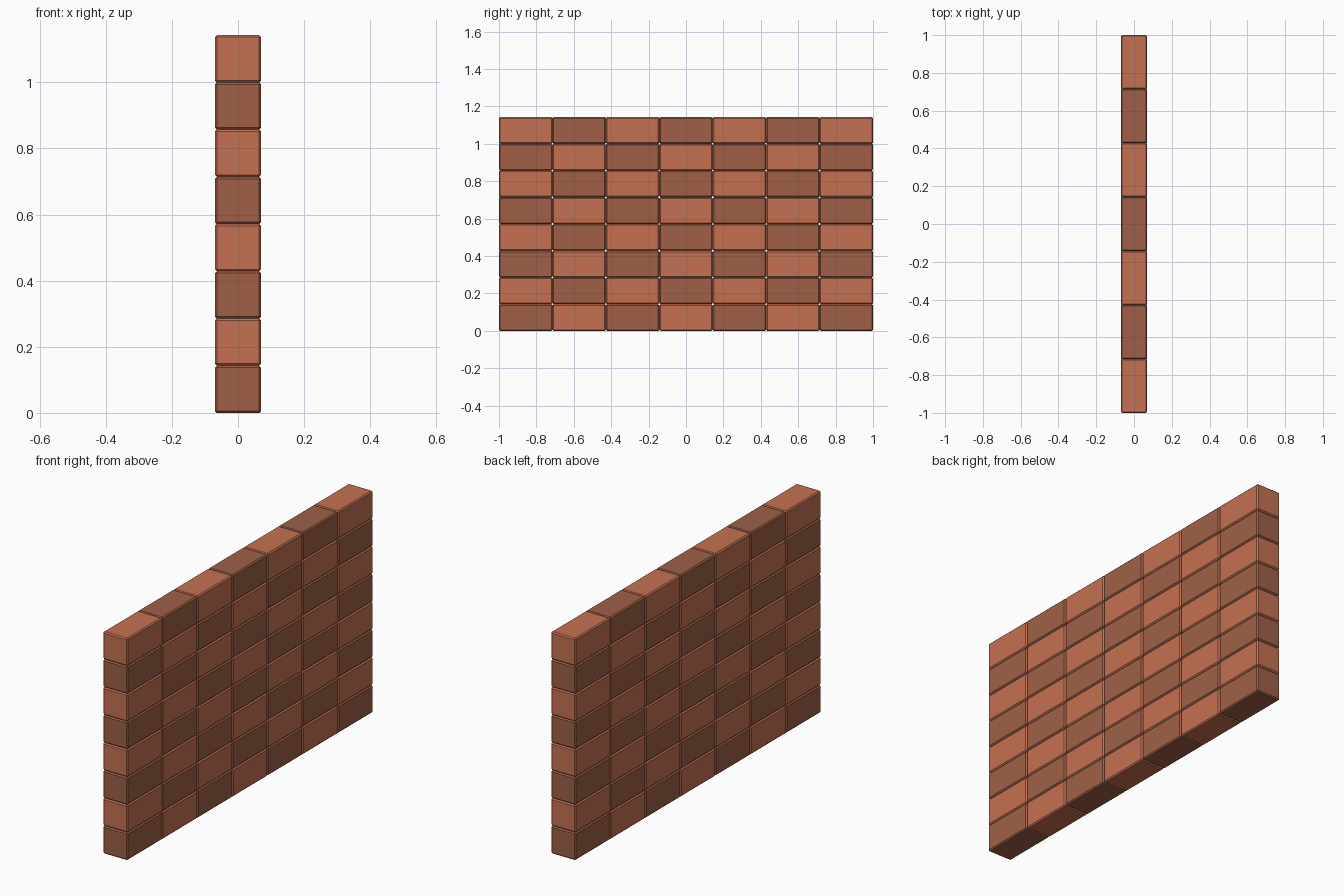
import bpy, bmesh
from mathutils import Vector, Matrix

if "Cube" in bpy.data.objects:
    bpy.data.objects.remove(bpy.data.objects["Cube"])

COLS, ROWS = 7, 8
UNIT = 1 / 7            # brick height and depth; length is two units
BEVEL = 0.006


def material(name, color):
    m = bpy.data.materials.new(name)
    m.diffuse_color = (*color, 1)
    m.use_nodes = True
    m.node_tree.nodes["Principled BSDF"].inputs["Base Color"].default_value = m.diffuse_color
    return m


light = material("light_brick", (0.56, 0.165, 0.085))
dark = material("dark_brick", (0.35, 0.118, 0.063))


def brick(row, col):
    bm = bmesh.new()
    bmesh.ops.create_cube(bm, size=1)
    bmesh.ops.scale(bm, vec=Vector((UNIT * 0.98, UNIT * 2, UNIT)), verts=bm.verts)
    # worn edges that form the joints between bricks
    bmesh.ops.bevel(bm, geom=bm.edges[:], offset=BEVEL, segments=1,
                    affect='EDGES', profile=0.5)
    # odd courses start with a brick cut into two halves
    if col == 0 and row % 2:
        cut = bmesh.ops.bisect_plane(bm, geom=bm.verts[:] + bm.edges[:] + bm.faces[:],
                                     plane_co=(0, 0, 0), plane_no=(0, 1, 0))
        seam = [e for e in cut["geom_cut"] if isinstance(e, bmesh.types.BMEdge)]
        bmesh.ops.split_edges(bm, edges=seam)
    y = -1 + (col + 0.5) * UNIT * 2
    bmesh.ops.transform(bm, matrix=Matrix.Translation((0, y, (row + 0.5) * UNIT)),
                        verts=bm.verts)
    name = f"brick_{row + 1}_{col + 1}"
    mesh = bpy.data.meshes.new(name)
    bm.to_mesh(mesh)
    bm.free()
    mesh.materials.append(light if (row + col) % 2 else dark)
    bpy.context.collection.objects.link(bpy.data.objects.new(name, mesh))


# eight courses of alternating light and dark bricks
for row in range(ROWS):
    for col in range(COLS):
        brick(row, col)
